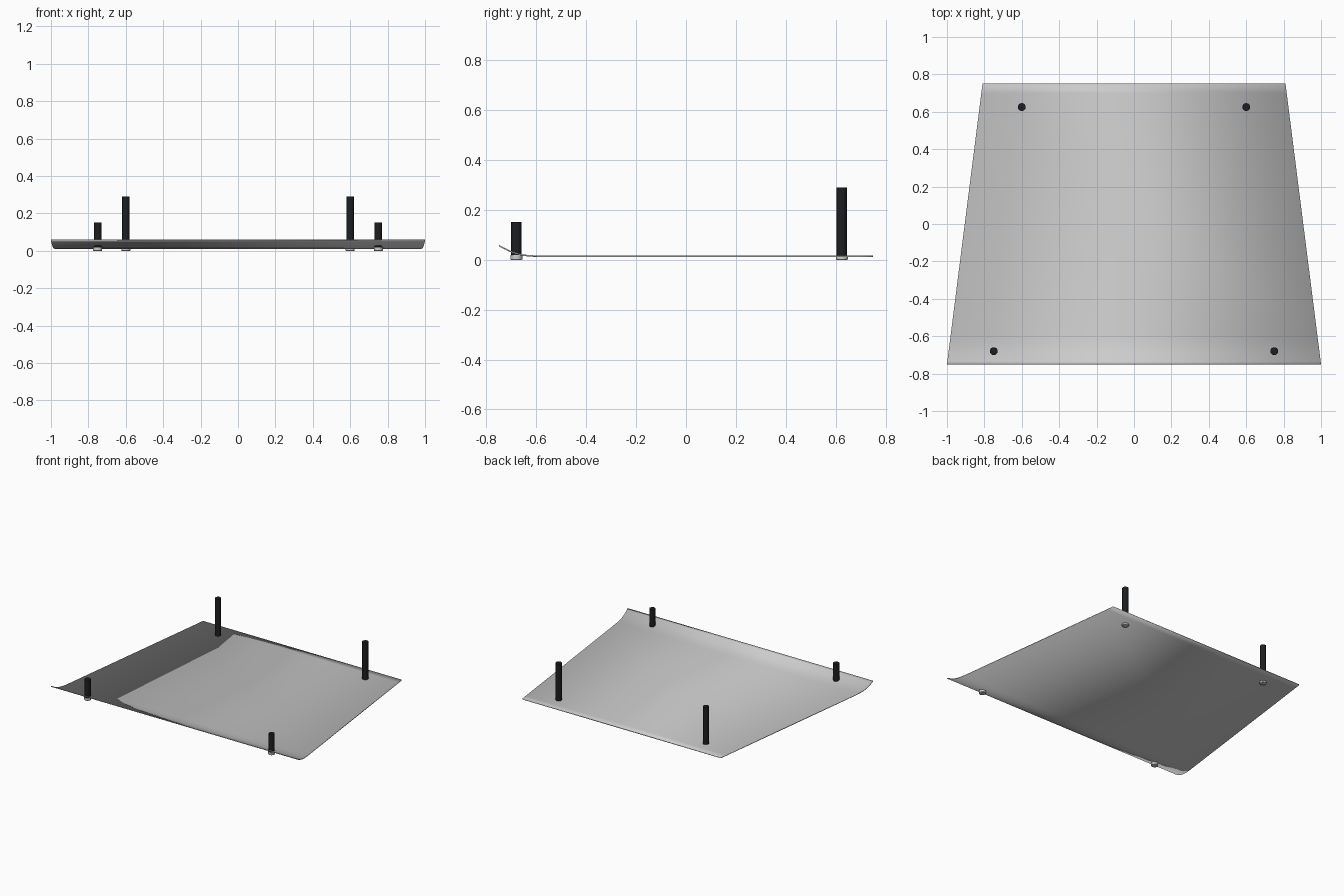
import bpy, bmesh, math

if "Cube" in bpy.data.objects:
    bpy.data.objects.remove(bpy.data.objects["Cube"])

# Tapered sheet: side profile (y, underside z) swept across x, front lip curls up
T = 0.006
profile = [(-0.75, 0.054), (-0.735, 0.046), (-0.72, 0.038), (-0.70, 0.029),
           (-0.68, 0.022), (-0.66, 0.017), (-0.63, 0.013), (-0.59, 0.011),
           (0.70, 0.011), (0.75, 0.011)]


def half_width(y):
    return 1.0 - 0.19 * (y + 0.75) / 1.5


bm = bmesh.new()
rings = []
for y, z in profile:
    w = half_width(y)
    rings.append([bm.verts.new(p) for p in
                  ((-w, y, z), (w, y, z), (w, y, z + T), (-w, y, z + T))])
for a, b in zip(rings, rings[1:]):
    for i in range(4):
        j = (i + 1) % 4
        bm.faces.new((a[i], a[j], b[j], b[i]))
bm.faces.new(rings[0])
bm.faces.new(rings[-1])
bmesh.ops.recalc_face_normals(bm, faces=bm.faces)
for f in bm.faces:
    f.smooth = True
mesh = bpy.data.meshes.new("splitter_panel")
bm.to_mesh(mesh)
bm.free()
bpy.context.collection.objects.link(bpy.data.objects.new("splitter_panel", mesh))

# Near-black material for the support rods
black = bpy.data.materials.new("rod_black")
black.diffuse_color = (0.012, 0.013, 0.015, 1)
black.use_nodes = True
black.node_tree.nodes["Principled BSDF"].inputs["Base Color"].default_value = black.diffuse_color


def cylinder(name, x, y, z0, z1, r, mat=None, bevel=0):
    bpy.ops.mesh.primitive_cylinder_add(vertices=24, radius=r, depth=z1 - z0,
                                        location=(x, y, (z0 + z1) / 2))
    ob = bpy.context.object
    ob.name = name
    if mat:
        ob.data.materials.append(mat)
    if bevel:
        m = ob.modifiers.new("edge", 'BEVEL')
        m.width, m.segments = bevel, 2
    bpy.ops.object.shade_smooth_by_angle(angle=math.radians(40))


# Support rods and the bolt heads under the sheet
for side, s in (("left", -1), ("right", 1)):
    for end, x, y, base, top in (("front", 0.75, -0.68, 0.019, 0.152),
                                 ("back", 0.60, 0.625, 0.012, 0.29)):
        cylinder(f"{end}_rod_{side}", s * x, y, base, top, 0.021, black)
        cylinder(f"{end}_bolt_head_{side}", s * x, y, 0, base + 0.001, 0.024, bevel=0.003)
